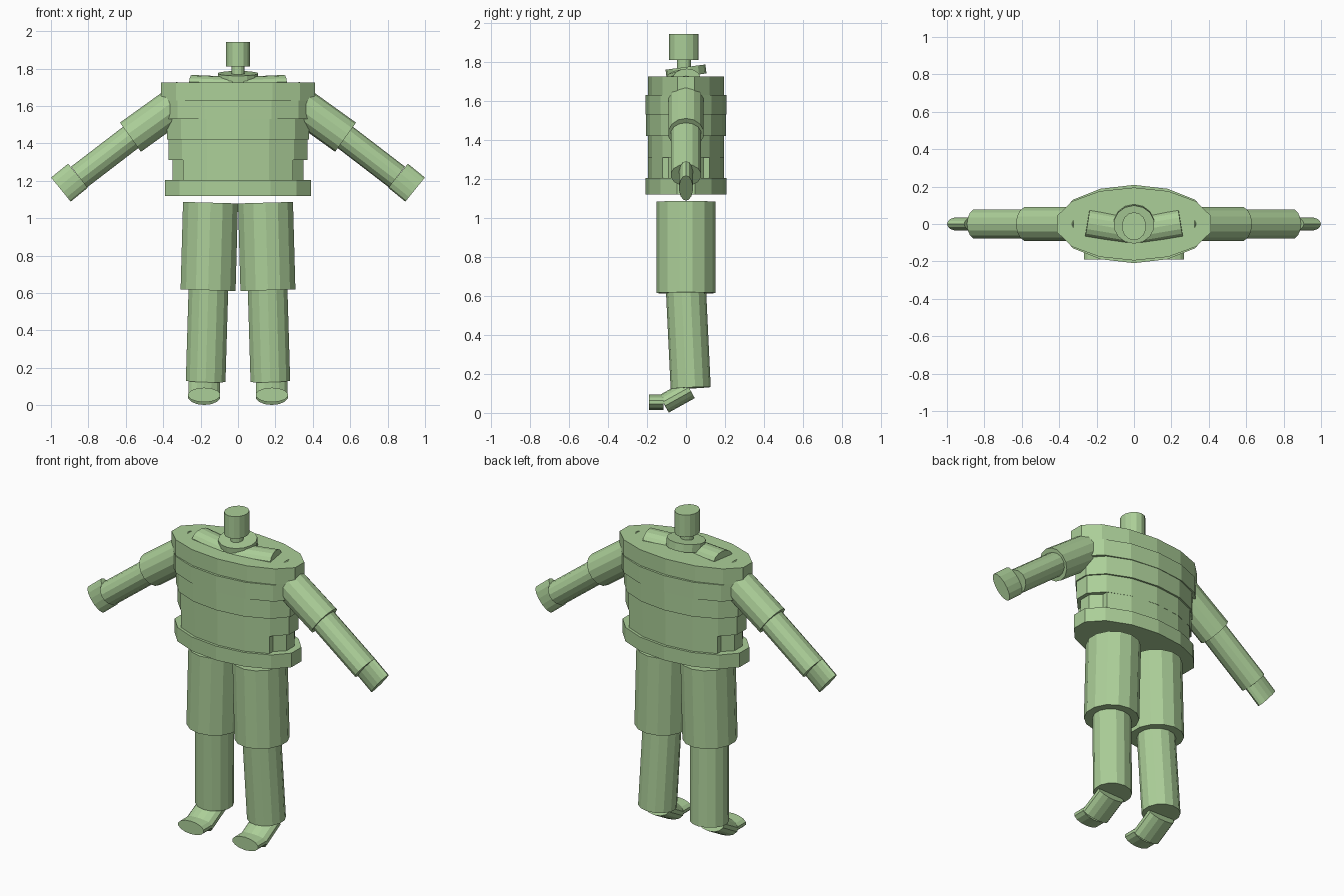
import bpy, bmesh, math
from mathutils import Vector, Matrix

if "Cube" in bpy.data.objects:
    bpy.data.objects.remove(bpy.data.objects["Cube"])

SIDES = 14

green = bpy.data.materials.new("soft_green")
green.diffuse_color = (0.41, 0.62, 0.315, 1)
green.use_nodes = True
green.node_tree.nodes["Principled BSDF"].inputs["Base Color"].default_value = green.diffuse_color


def tube(name, a, b, r1, r2, side=(1, 0, 0), clamp=None):
    """Faceted elliptical prism from a to b; r1 lies along side, r2 across it."""
    a, b = Vector(a), Vector(b)
    axis = (b - a).normalized()
    u = Vector(side)
    u = (u - axis * u.dot(axis)).normalized()
    v = axis.cross(u)
    r1 /= math.cos(math.pi / SIDES)          # flat side faces along r1
    bm = bmesh.new()
    rings = []
    for c in (a, b):
        ring = []
        for i in range(SIDES):
            t = math.tau * (i + 0.5) / SIDES
            p = r1 * math.cos(t)
            if clamp:
                p = max(-clamp, min(clamp, p))
            ring.append(bm.verts.new(c + u * p + v * (r2 * math.sin(t))))
        rings.append(ring)
    lo, hi = rings
    for i in range(SIDES):
        j = (i + 1) % SIDES
        bm.faces.new((lo[i], lo[j], hi[j], hi[i]))
    bm.faces.new(lo[::-1])
    bm.faces.new(hi)
    bmesh.ops.recalc_face_normals(bm, faces=bm.faces)
    me = bpy.data.meshes.new(name)
    bm.to_mesh(me)
    bm.free()
    me.materials.append(green)
    ob = bpy.data.objects.new(name, me)
    bpy.context.collection.objects.link(ob)
    return ob


# Torso bands: name, bottom, top, half width, half depth
for name, z0, z1, rx, ry in (
    ("shoulder_band", 1.63, 1.725, 0.412, 0.195),
    ("upper_chest_band", 1.53, 1.63, 0.405, 0.209),
    ("lower_chest_band", 1.42, 1.53, 0.38, 0.206),
    ("upper_belly_band", 1.31, 1.42, 0.372, 0.195),
    ("lower_belly_band", 1.205, 1.31, 0.35, 0.165),
    ("hip_band", 1.12, 1.205, 0.39, 0.209),
):
    tube(name, (0, 0, z0), (0, 0, z1), rx, ry)
# Front and back belly panel between the side notches
tube("belly_panel", (0, 0, 1.2), (0, 0, 1.315), 0.372, 0.194, clamp=0.295)

# Head, neck and tilted collar disc
tube("head", (0, -0.012, 1.81), (0, -0.012, 1.943), 0.064, 0.075)
tube("neck", (0, -0.01, 1.7), (0, -0.01, 1.815), 0.035, 0.036)
tube("collar", (0, 0.003, 1.728), (0, -0.003, 1.774), 0.107, 0.103)

# Paired parts
for s, tag in ((-1, "right"), (1, "left")):
    side_y = (0, 1, 0)
    tube("collarbone_" + tag, (s * 0.02, -0.035, 1.708), (s * 0.25, 0.004, 1.718),
         0.07, 0.048, side_y)
    tube("upper_arm_" + tag, (s * 0.27, 0, 1.652), (s * 0.575, 0, 1.433),
         0.09, 0.096, side_y)
    tube("forearm_" + tag, (s * 0.55, 0, 1.45), (s * 0.85, 0, 1.22),
         0.077, 0.07, side_y)
    tube("hand_" + tag, (s * 0.856, 0, 1.227), (s * 0.947, 0, 1.153),
         0.035, 0.083, side_y)
    tube("thigh_" + tag, (s * 0.147, 0, 1.083), (s * 0.16, 0, 0.615),
         0.147, 0.152)
    tube("shin_" + tag, (s * 0.158, 0, 0.63), (s * 0.173, 0.024, 0.128),
         0.106, 0.103)
    tube("foot_" + tag, (s * 0.18, 0.02, 0.12), (s * 0.181, -0.113, 0.046),
         0.085, 0.051)
    tube("toe_" + tag, (s * 0.181, -0.115, 0.055), (s * 0.181, -0.19, 0.055),
         0.085, 0.039)
